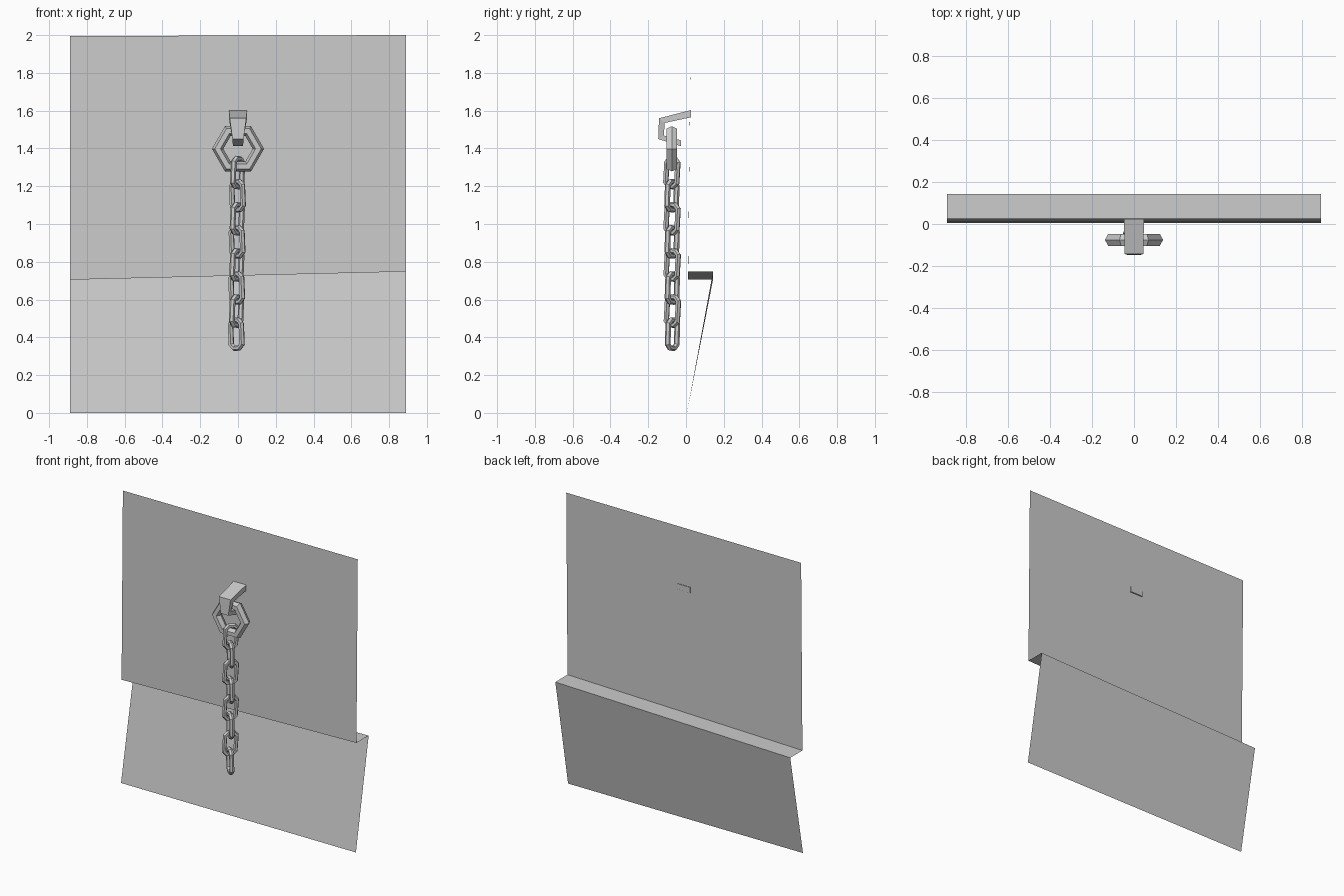
import bpy, math
from mathutils import Vector, Matrix

if "Cube" in bpy.data.objects:
    bpy.data.objects.remove(bpy.data.objects["Cube"])

def make(name, verts, faces):
    me = bpy.data.meshes.new(name)
    me.from_pydata([tuple(v) for v in verts], [], faces)
    me.update()
    ob = bpy.data.objects.new(name, me)
    bpy.context.collection.objects.link(ob)
    return ob

def loft(rings, closed):
    """Quads between successive cross-sections; open lofts get end caps."""
    n, m = len(rings), len(rings[0])
    verts = [v for r in rings for v in r]
    faces = [(i*m + j, i*m + (j+1) % m, (i+1) % n*m + (j+1) % m, (i+1) % n*m + j)
             for i in range(n if closed else n-1) for j in range(m)]
    if not closed:
        faces += [tuple(reversed(range(m))), tuple(range((n-1)*m, n*m))]
    return verts, faces

def bar_loop(name, path, r_plane, r_depth, matrix):
    """Closed counter-clockwise (x, z) outline swept with a mitred hexagonal bar."""
    pts = [Vector(p) for p in path]
    rings = []
    for i, p in enumerate(pts):
        a, b = (p - pts[i-1]).normalized(), (pts[(i+1) % len(pts)] - p).normalized()
        na, nb = Vector((a.y, -a.x)), Vector((b.y, -b.x))
        mitre = (na + nb) / (1 + na.dot(nb))
        ring = []
        for k in range(6):
            t = k * math.pi / 3
            q = p + mitre * r_plane * math.cos(t)
            ring.append(matrix @ Vector((q.x, r_depth * math.sin(t), q.y)))
        rings.append(ring)
    return make(name, *loft(rings, True))

# folded wall sheet: upper panel, ledge, sloping lower panel
W = 0.89
left = [(0.025, 1.995), (0.011, 0.705), (0.143, 0.705), (0.005, 0)]
right = [(0.025, 2.0), (0.011, 0.748), (0.143, 0.748), (0.005, 0)]
verts = [(-W, y, z) for y, z in left] + [(W, y, z) for y, z in right]
make("wall_sheet", verts, [(i, i+1, i+5, i+4) for i in range(3)])

# bent hook, narrowing to its tip: (half width, outer point, inner point)
sections = [(0.048, (0.027, 1.603), (0.027, 1.565)),
            (0.044, (-0.143, 1.560), (-0.113, 1.535)),
            (0.029, (-0.147, 1.450), (-0.117, 1.468)),
            (0.027, (-0.027, 1.412), (-0.027, 1.443))]
rings = [[(-w, *o), (w, *o), (w, *i), (-w, *i)] for w, o, i in sections]
make("hook", *loft(rings, False))

# six-sided ring hanging on the hook
CY = -0.075
hexagon = [(0.108*math.cos(k*math.pi/3), 0.108*math.sin(k*math.pi/3)) for k in range(6)]
bar_loop("hex_ring", hexagon, 0.026, 0.033, Matrix.Translation((0, CY, 1.398)))

# chain of chamfered links, turned alternately to either side
w, h, c = 0.037, 0.074, 0.02
link = [(w, -h+c), (w, h-c), (w-c, h), (-w+c, h),
        (-w, h-c), (-w, -h+c), (-w+c, -h), (w-c, -h)]
for k in range(8):
    yaw = 52 if k % 2 == 0 else -40
    tilt = 4 if k % 2 == 0 else -3
    mat = (Matrix.Translation((-0.002 - 0.001*k, CY + 0.0005*k, 1.272 - 0.1222*k))
           @ Matrix.Rotation(math.radians(yaw), 4, 'Z')
           @ Matrix.Rotation(math.radians(tilt), 4, 'Y'))
    bar_loop(f"chain_link_{k+1}", link, 0.014, 0.016, mat)
